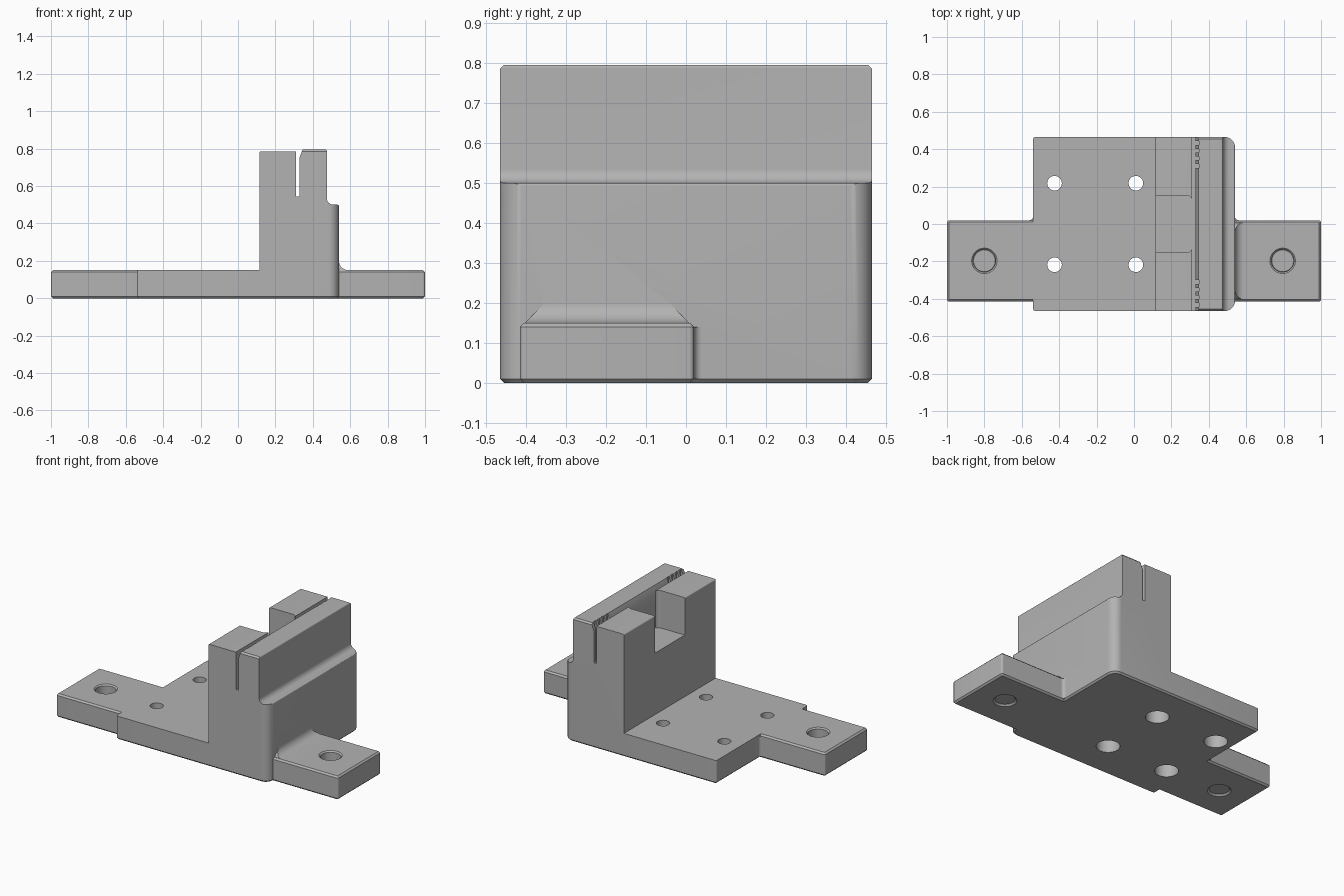
import bpy, bmesh, math
from mathutils import Vector

cube = bpy.data.objects.get("Cube")
if cube:
    bpy.data.objects.remove(cube, do_unlink=True)

grey = bpy.data.materials.new("plain grey")
grey.use_nodes = True
COLOUR = (0.45, 0.45, 0.45, 1)
grey.diffuse_color = COLOUR
grey.node_tree.nodes["Principled BSDF"].inputs["Base Color"].default_value = COLOUR


def rounded(corners, steps=8):
    """Outline from (a, b[, radius]) corners, right-angled where rounded."""
    pts = [Vector(c[:2]) for c in corners]
    out = []
    for i, c in enumerate(corners):
        p = pts[i]
        if len(c) < 3:
            out.append(p)
            continue
        u = (pts[i - 1] - p).normalized()
        v = (pts[(i + 1) % len(pts)] - p).normalized()
        for k in range(steps + 1):
            t = math.pi / 2 * k / steps
            out.append(p + c[2] * (u + v - v * math.cos(t) - u * math.sin(t)))
    return out


def finish(name, bm):
    bmesh.ops.recalc_face_normals(bm, faces=bm.faces)
    mesh = bpy.data.meshes.new(name)
    bm.to_mesh(mesh)
    bm.free()
    mesh.materials.append(grey)
    obj = bpy.data.objects.new(name, mesh)
    bpy.context.collection.objects.link(obj)
    return obj


def prism(name, corners, lo, hi, along="z", chamfer=0):
    """Extrude a plan along z, or an x-z profile along y."""
    bm = bmesh.new()
    put = (lambda p, h: (p.x, p.y, h)) if along == "z" else (lambda p, h: (p.x, h, p.y))
    outline = rounded(corners)
    rings = [[bm.verts.new(put(p, h)) for p in outline] for h in (lo, hi)]
    caps = [bm.faces.new(r) for r in rings]
    n = len(outline)
    for i in range(n):
        j = (i + 1) % n
        bm.faces.new((rings[0][i], rings[0][j], rings[1][j], rings[1][i]))
    bmesh.ops.recalc_face_normals(bm, faces=bm.faces)
    if chamfer:
        edges = [e for f in caps for e in f.edges]
        bmesh.ops.bevel(bm, geom=edges, offset=chamfer, segments=1, affect="EDGES")
    return finish(name, bm)


def box(name, x0, x1, y0, y1, z0, z1):
    return prism(name, [(x0, y0), (x1, y0), (x1, y1), (x0, y1)], z0, z1)


def cone(name, x, y, z0, z1, r0, r1):
    bm = bmesh.new()
    bmesh.ops.create_cone(bm, cap_ends=True, segments=40, radius1=r0, radius2=r1, depth=z1 - z0)
    bmesh.ops.translate(bm, verts=bm.verts, vec=(x, y, (z0 + z1) / 2))
    return finish(name, bm)


def combine(obj, other, operation):
    mod = obj.modifiers.new(operation, "BOOLEAN")
    mod.operation, mod.solver, mod.object = operation, "EXACT", other
    bpy.context.view_layer.objects.active = obj
    bpy.ops.object.modifier_apply(modifier=mod.name)
    bpy.data.objects.remove(other, do_unlink=True)


# Base plate and upright block, extruded from the side profile
W = 0.465
bracket = prism("clamp_bracket", [
    (-0.54, 0), (0.54, 0), (0.54, 0.5, 0.008), (0.475, 0.5, 0.035),
    (0.475, 0.795, 0.008), (0.32, 0.795), (0.32, 0.785), (0.115, 0.785, 0.008),
    (0.115, 0.15), (-0.54, 0.15)], -0.6, 0.6, along="y")
combine(bracket, prism("footprint", [
    (-0.54, -W, 0.012), (0.54, -W, 0.055), (0.54, W, 0.055), (-0.54, W, 0.012)],
    0, 0.795, chamfer=0.01), "INTERSECT")

# Mounting arms on both ends, with a small fillet in the inner corner
Y0, Y1 = -0.415, 0.02
for s in (-1, 1):
    arm = prism("arm", [(s * 0.48, Y0), (s, Y0, 0.012), (s, Y1, 0.012), (s * 0.48, Y1)],
                0, 0.15, chamfer=0.01)
    combine(bracket, arm, "UNION")
    x = s * 0.54
    fillet = prism("corner_fillet", [
        (x - s * 0.02, Y1 - 0.02), (x + s * 0.02, Y1 - 0.02), (x + s * 0.02, Y1),
        (x, Y1, 0.02), (x, Y1 + 0.02), (x - s * 0.02, Y1 + 0.02)], 0.01, 0.14)
    combine(bracket, fillet, "UNION")

# Concave fillet above the right arm, mitred at both ends
R = 0.05
bm = bmesh.new()
profile = [Vector((0.5, 0.14)), Vector((0.54 + R, 0.14))]
profile += [Vector((0.54 + R - R * math.sin(a), 0.15 + R - R * math.cos(a)))
            for a in (math.pi / 2 * k / 8 for k in range(9))]
profile.append(Vector((0.5, 0.15 + R)))
ends = []
for side in (-1, 1):
    mid, half = (Y0 + Y1) / 2, (Y1 - Y0) / 2 - 0.012
    ends.append([bm.verts.new((p.x, mid + side * (half - max(0, p.y - 0.15)), p.y))
                 for p in profile])
for i in range(len(profile)):
    j = (i + 1) % len(profile)
    bm.faces.new((ends[0][i], ends[0][j], ends[1][j], ends[1][i]))
for ring in ends:
    bm.faces.new(ring)
bmesh.ops.triangulate(bm, faces=bm.faces)
combine(bracket, finish("arm_fillet", bm), "UNION")

# Belt slot with a flared mouth, and the open pocket between the two cheeks
FLOOR = 0.545
combine(bracket, prism("slot", [
    (0.31, FLOOR), (0.328, FLOOR), (0.328, 0.75), (0.345, 0.795), (0.345, 0.9),
    (0.31, 0.9)], -0.6, 0.6, along="y"), "DIFFERENCE")
combine(bracket, prism("pocket", [
    (0, -0.152), (0.312, -0.152, 0.03), (0.312, 0.152, 0.03), (0, 0.152)],
    FLOOR, 0.9), "DIFFERENCE")

# Tooth grooves at each end of the slot
for s in (-1, 1):
    for k in range(4):
        y = s * (0.31 + 0.041 * k)
        combine(bracket, box("groove", 0.32, 0.348, y - 0.01, y + 0.01, FLOOR, 0.9), "DIFFERENCE")

# Countersunk arm holes
for x in (-0.8, 0.795):
    combine(bracket, cone("bore", x, -0.197, -0.1, 0.3, 0.06, 0.06), "DIFFERENCE")
    combine(bracket, cone("sink", x, -0.197, 0.14, 0.16, 0.058, 0.078), "DIFFERENCE")
    combine(bracket, cone("sink", x, -0.197, -0.01, 0.01, 0.078, 0.058), "DIFFERENCE")

# Base screw holes with wide recesses underneath
for x in (-0.425, 0.01):
    for y in (-0.218, 0.218):
        combine(bracket, cone("screw_hole", x, y, -0.1, 0.2, 0.039, 0.039), "DIFFERENCE")
        combine(bracket, cone("recess", x, y, -0.1, 0.08, 0.068, 0.068), "DIFFERENCE")

bpy.ops.object.select_all(action="DESELECT")
bracket.select_set(True)
bpy.context.view_layer.objects.active = bracket
bpy.ops.object.shade_smooth_by_angle(angle=math.radians(30))
